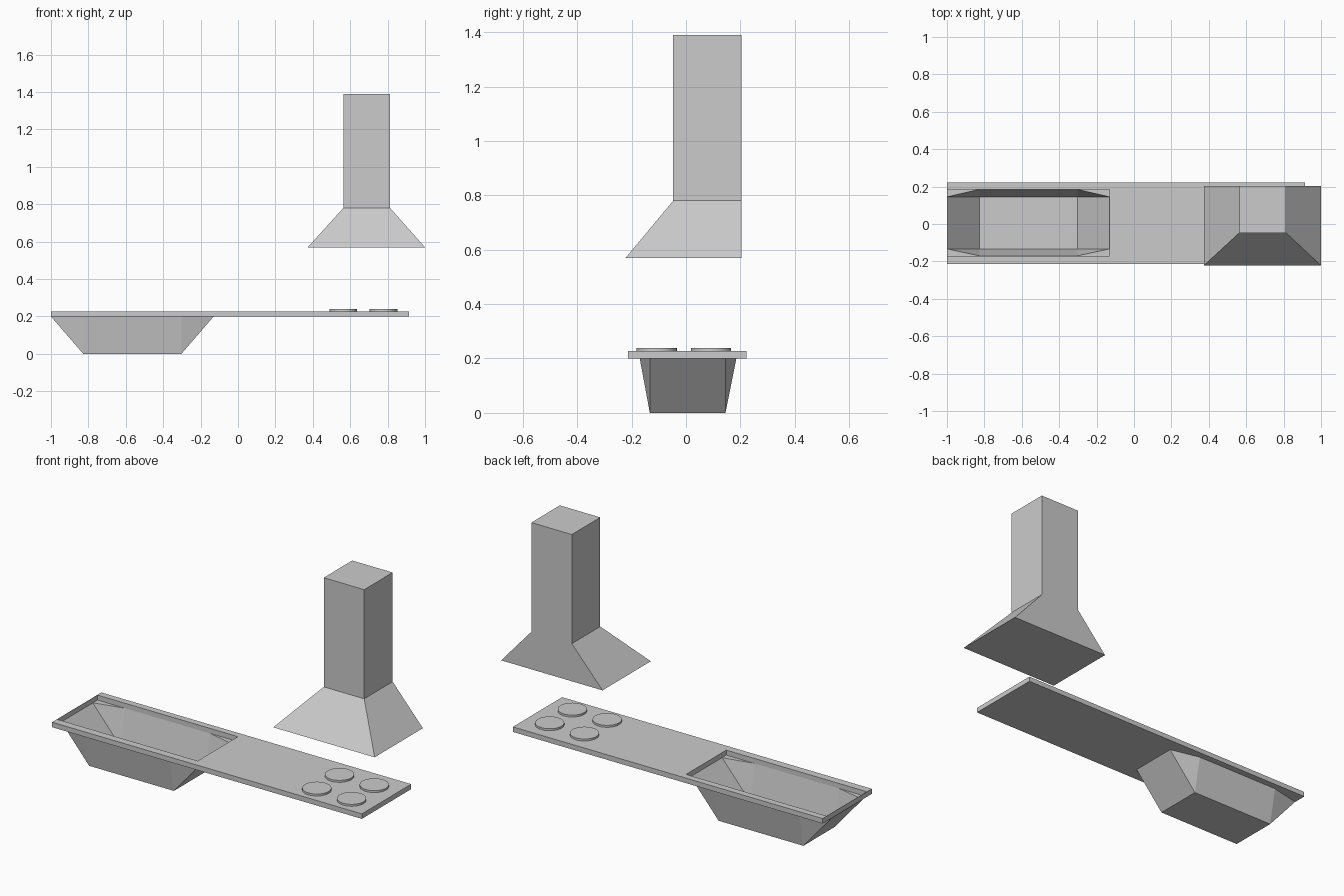
import bpy, bmesh
from mathutils import Matrix

if "Cube" in bpy.data.objects:
    bpy.data.objects.remove(bpy.data.objects["Cube"])

def make(name, bm):
    bmesh.ops.recalc_face_normals(bm, faces=bm.faces)
    me = bpy.data.meshes.new(name)
    bm.to_mesh(me)
    bm.free()
    ob = bpy.data.objects.new(name, me)
    bpy.context.collection.objects.link(ob)
    return ob

def rect(x0, x1, y0, y1, z):
    return [(x0, y0, z), (x1, y0, z), (x1, y1, z), (x0, y1, z)]

def loft(name, rings):
    """Closed solid through a stack of four-point rings."""
    bm = bmesh.new()
    vs = [[bm.verts.new(p) for p in r] for r in rings]
    bm.faces.new(vs[0])
    bm.faces.new(vs[-1])
    for a, b in zip(vs, vs[1:]):
        for i in range(4):
            j = (i + 1) % 4
            bm.faces.new((a[i], a[j], b[j], b[i]))
    return make(name, bm)

def box(name, x0, x1, y0, y1, z0, z1):
    return loft(name, [rect(x0, x1, y0, y1, z0), rect(x0, x1, y0, y1, z1)])

# Worktop with the basin opening cut through it
top = box("worktop", -1.0, 0.915, -0.213, 0.222, 0.2, 0.228)
cutter = box("basin_cutter", -0.998, -0.13, -0.17, 0.185, 0.1, 0.4)
cutter.hide_render = True
cutter.hide_viewport = True
mod = top.modifiers.new("opening", 'BOOLEAN')
mod.operation = 'DIFFERENCE'
mod.solver = 'EXACT'
mod.object = cutter

# Basin: thin open shell, rectangular floor, top corners closed by flat triangles
X0, X1, x0, x1 = -1.0, -0.13, -0.827, -0.303
Y0, Y1, y0, y1 = -0.17, 0.185, -0.133, 0.145
bm = bmesh.new()
floor = [bm.verts.new(p) for p in rect(x0, x1, y0, y1, 0)]
bm.faces.new(floor)
ends = [bm.verts.new(p) for p in rect(X0, X1, y0, y1, 0.2)]
sides = [bm.verts.new(p) for p in rect(x0, x1, Y0, Y1, 0.2)]
corners = [bm.verts.new(p) for p in rect(X0, X1, Y0, Y1, 0.2)]
for i in range(4):
    j = (i + 1) % 4
    rim = sides if i % 2 == 0 else ends
    bm.faces.new((floor[i], floor[j], rim[j], rim[i]))
    bm.faces.new((floor[i], ends[i], sides[i]))
    bm.faces.new((ends[i], corners[i], sides[i]))
make("basin", bm)

# Four hob plates
n = 0
for x in (0.563, 0.778):
    for y in (-0.108, 0.092):
        n += 1
        bm = bmesh.new()
        bmesh.ops.create_cone(bm, cap_ends=True, segments=32, radius1=0.074,
                              radius2=0.074, depth=0.012,
                              matrix=Matrix.Translation((x, y, 0.233)))
        ob = make(f"hob_plate_{n}", bm)
        for p in ob.data.polygons:
            p.use_smooth = len(p.vertices) == 4
        ob.data.set_sharp_from_angle(angle=0.6)

# Extractor hood: flared canopy running into a square chimney
loft("extractor_hood", [
    rect(0.373, 1.0, -0.222, 0.204, 0.57),
    rect(0.563, 0.813, -0.047, 0.204, 0.78),
    rect(0.563, 0.813, -0.047, 0.204, 1.39),
])
